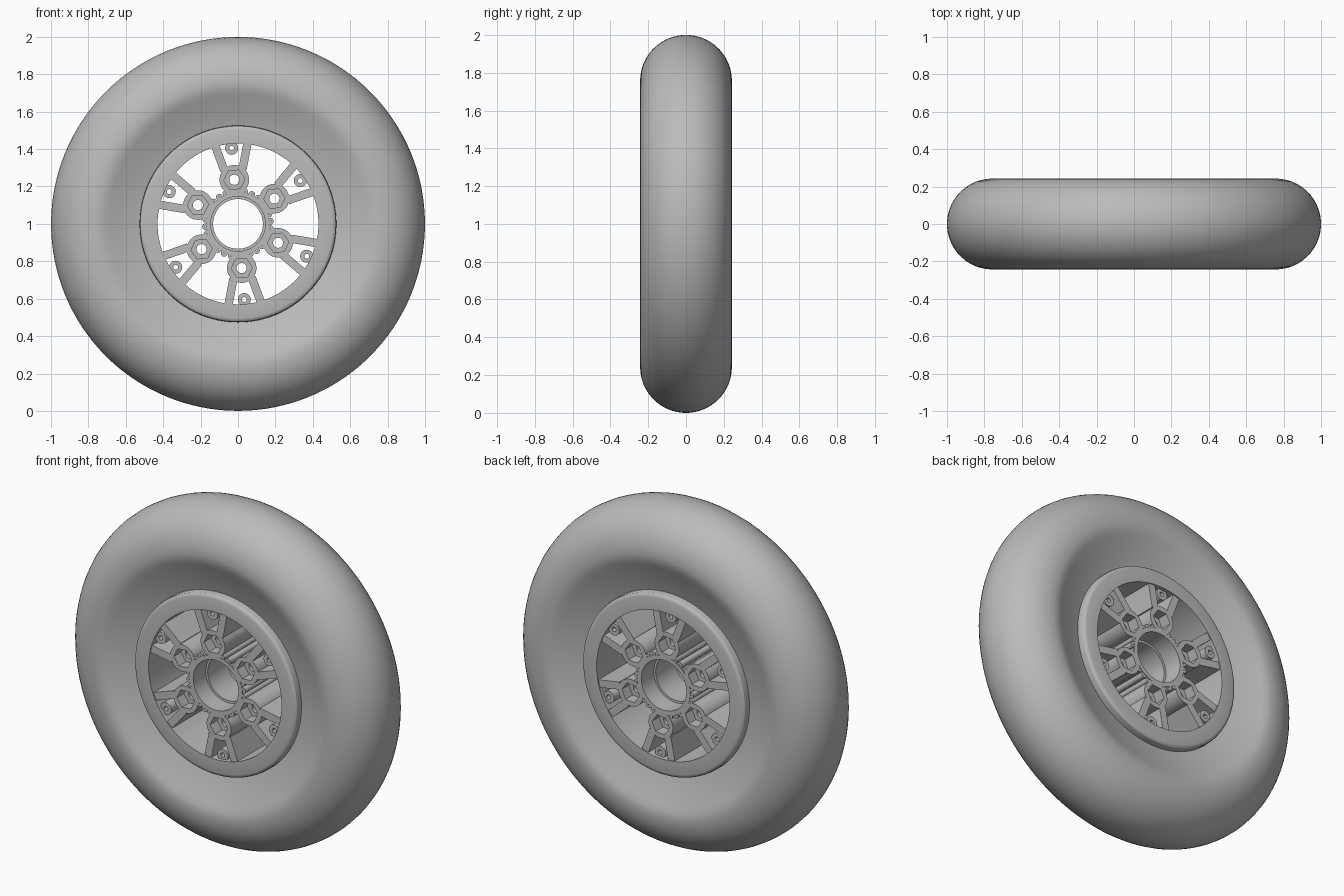
import bpy, bmesh, math
from mathutils import Vector

if "Cube" in bpy.data.objects:
    bpy.data.objects.remove(bpy.data.objects["Cube"], do_unlink=True)

CENTRE_Z = 1.0
TILT = math.radians(34.8)      # angle of the first spoke group
FACE = 0.205                   # half depth of the wheel centre

grey = bpy.data.materials.new("plain grey")
grey.use_nodes = True
grey.diffuse_color = (0.5, 0.5, 0.5, 1)
grey.node_tree.nodes["Principled BSDF"].inputs["Base Color"].default_value = (0.5, 0.5, 0.5, 1)


def finish(name, bm):
    bmesh.ops.recalc_face_normals(bm, faces=bm.faces)
    mesh = bpy.data.meshes.new(name)
    bm.to_mesh(mesh)
    bm.free()
    mesh.materials.append(grey)
    obj = bpy.data.objects.new(name, mesh)
    bpy.context.collection.objects.link(obj)
    bpy.ops.object.select_all(action='DESELECT')
    obj.select_set(True)
    bpy.context.view_layer.objects.active = obj
    bpy.ops.object.shade_smooth_by_angle(angle=math.radians(30))
    return obj


def polar(radius, angle, side=0.0):
    """Point in the wheel plane, shifted sideways across the radius."""
    c, s = math.cos(angle), math.sin(angle)
    return Vector((radius * c - side * s, 0, CENTRE_Z + radius * s + side * c))


def lathe(name, profile, centre, segs, turn=0.0):
    """Closed (radius, y) profile spun about y; a third item marks a hexagonal ring."""
    bm = bmesh.new()
    rings = []
    for radius, y, *hexagon in profile:
        ring = []
        for i in range(segs):
            a = math.tau * i / segs
            r = radius
            if hexagon:
                r *= math.cos(math.pi / 6) / math.cos(a % (math.pi / 3) - math.pi / 6)
            ring.append(bm.verts.new(centre + Vector((r * math.cos(a + turn), y, r * math.sin(a + turn)))))
        rings.append(ring)
    for j, ring in enumerate(rings):
        after = rings[(j + 1) % len(rings)]
        for i in range(segs):
            k = (i + 1) % segs
            bm.faces.new((ring[i], ring[k], after[k], after[i]))
    return finish(name, bm)


def mirrored(half):
    """Complete a profile given from the front side to the middle."""
    return half + [(p[0], -p[1], *p[2:]) for p in reversed(half)]


def bar(name, start, end, width, depth):
    """Straight bar in the wheel plane, full depth across y."""
    bm = bmesh.new()
    along = (end - start).normalized()
    across = Vector((-along.z, 0, along.x)) * width / 2
    corners = [start + across, start - across, end - across, end + across]
    front = [bm.verts.new(c + Vector((0, -depth, 0))) for c in corners]
    face = bm.faces.new(front)
    new = bmesh.ops.extrude_face_region(bm, geom=[face])["geom"]
    bmesh.ops.translate(bm, vec=(0, 2 * depth, 0),
                        verts=[v for v in new if isinstance(v, bmesh.types.BMVert)])
    return finish(name, bm)


hub_centre = Vector((0, 0, CENTRE_Z))

# Tyre: round tread running into dished sidewalls
half_tyre = [(0.49, -0.155), (0.53, -0.165), (0.6, -0.19), (0.66, -0.213),
             (0.69, -0.226), (0.715, -0.236), (0.735, -0.241)]
for i in range(13):
    a = math.pi / 2 * (1 - i / 12.5)
    half_tyre.append((0.757 + 0.243 * math.cos(a), -0.243 * math.sin(a)))
lathe("tyre", mirrored(half_tyre), hub_centre, 128)

# Rim: barrel with a rounded outer lip
half_rim = [(0.43, -0.212), (0.505, -0.212), (0.516, -0.209), (0.523, -0.202),
            (0.526, -0.19), (0.526, -0.15)]
lathe("rim", mirrored(half_rim), hub_centre, 96)

# Hub: tube with a bearing seat on each side
half_hub = [(0.133, -0.09), (0.146, -0.09), (0.146, -FACE), (0.17, -FACE)]
outer = [(r, y) for r, y in half_hub]
lathe("hub", mirrored(outer), hub_centre, 64)

for n in range(6):
    angle = TILT + n * math.pi / 3

    # Bolt boss: hexagonal pocket at both ends of a through hole
    half_boss = [(0.027, -0.14), (0.057, -0.14, True), (0.057, -FACE, True), (0.079, -FACE)]
    lathe(f"bolt_boss_{n + 1}", mirrored(half_boss), polar(0.237, angle), 36, angle + math.pi / 6)

    # Pair of spokes spreading from the boss to the rim
    for label, side in (("a", 1), ("b", -1)):
        bar(f"spoke_{n + 1}{label}", polar(0.29, angle, side * 0.049),
            polar(0.438, angle, side * 0.09), 0.044, FACE)

    # Small screw lug on the inside of the rim
    lug = mirrored([(0.013, -0.19), (0.035, -0.19)])
    lathe(f"screw_lug_{n + 1}", lug, polar(0.406, angle), 24)

    # Ribs around the hub between the bosses
    for k in (-1, 0, 1):
        spot = polar(0.174, angle + math.pi / 6 + k * math.radians(13))
        rib = mirrored([(0.003, -FACE + 0.002), (0.018, -FACE + 0.002)])
        lathe(f"hub_rib_{n + 1}_{k + 2}", rib, spot, 16)
